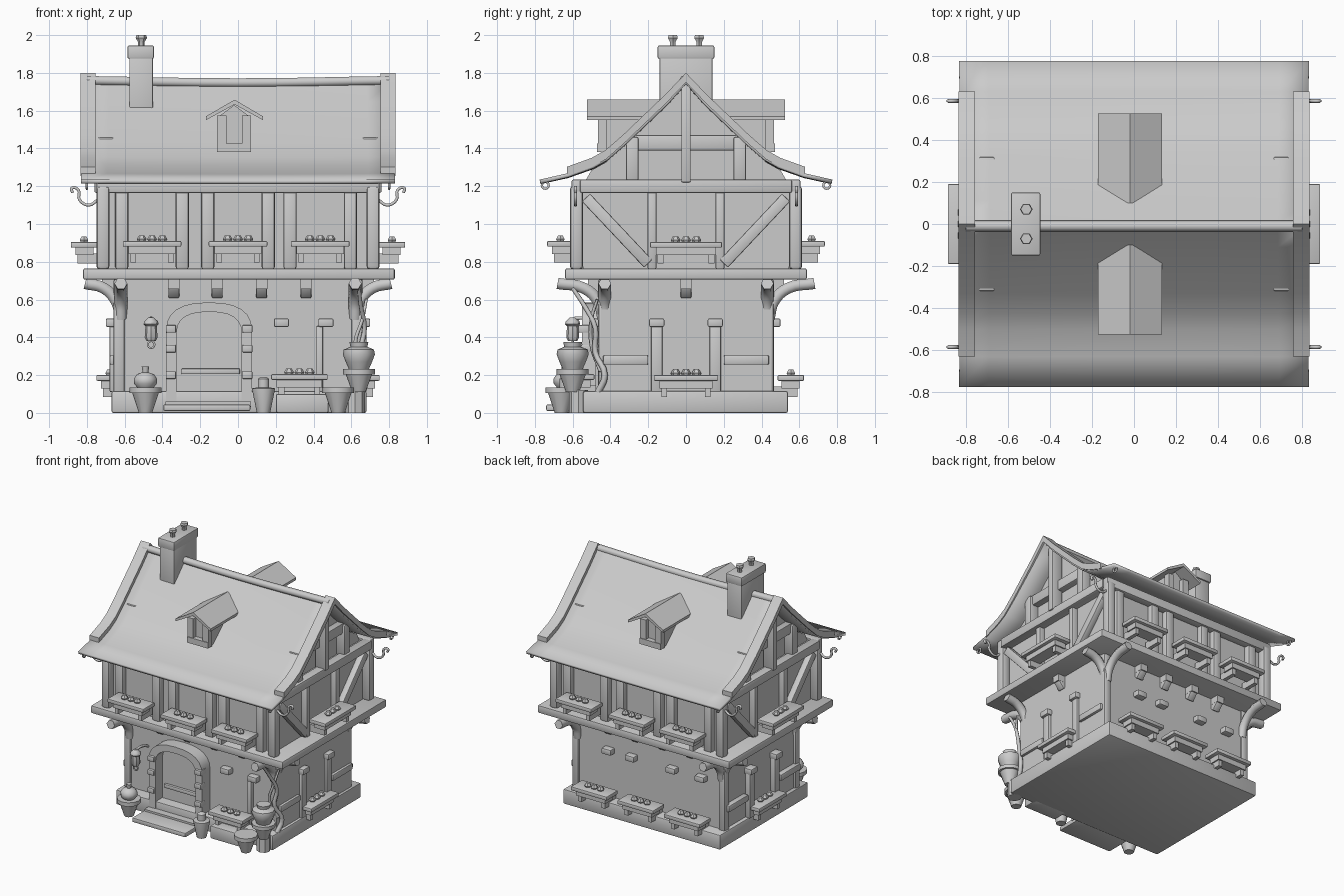
import bpy, bmesh, math
from mathutils import Matrix, Vector

if "Cube" in bpy.data.objects:
    bpy.data.objects.remove(bpy.data.objects["Cube"])

GREY = (0.6, 0.6, 0.6, 1)
mat = bpy.data.materials.new("plain grey")
mat.use_nodes = True
mat.diffuse_color = GREY
mat.node_tree.nodes["Principled BSDF"].inputs["Base Color"].default_value = GREY
I = Matrix.Identity(4)


def link(name, data):
    ob = bpy.data.objects.new(name, data)
    data.materials.append(mat)
    bpy.context.collection.objects.link(ob)
    return ob


def finish(name, bm, M=I):
    bmesh.ops.recalc_face_normals(bm, faces=bm.faces)
    me = bpy.data.meshes.new(name)
    bm.transform(M)
    bm.to_mesh(me)
    bm.free()
    me.shade_smooth()
    me.set_sharp_from_angle(angle=math.radians(40))
    return link(name, me)


def cube(name, M, bevel=0.0):
    bm = bmesh.new()
    bmesh.ops.create_cube(bm, size=1, matrix=M)
    if bevel:
        bmesh.ops.bevel(bm, geom=bm.edges[:], offset=bevel, segments=2, profile=0.5, affect='EDGES')
    return finish(name, bm)


def box(name, x, y, z, M=I, bevel=0.0):
    """Box from three (low, high) ranges."""
    mid = [(a + b) / 2 for a, b in (x, y, z)]
    size = [abs(b - a) for a, b in (x, y, z)]
    return cube(name, M @ Matrix.Translation(mid) @ Matrix.Diagonal((*size, 1)), bevel)


def beam(name, a, b, width, depth, normal, bevel=0.008):
    """Squared timber from a to b, with its depth along normal."""
    a, b, n = Vector(a), Vector(b), Vector(normal)
    d = (b - a).normalized()
    s = n.cross(d).normalized()
    n = d.cross(s)
    R = Matrix((s, n, d)).transposed().to_4x4()
    M = Matrix.Translation((a + b) / 2) @ R @ Matrix.Diagonal((width, depth, (b - a).length, 1))
    return cube(name, M, bevel)


def prism(name, pts, axis, lo, hi):
    """Outline in (y, z) or (x, z), extruded along the other axis."""
    put = (lambda p: (lo, p[0], p[1])) if axis == 'x' else (lambda p: (p[0], lo, p[1]))
    bm = bmesh.new()
    face = bm.faces.new([bm.verts.new(put(p)) for p in pts])
    out = bmesh.ops.extrude_face_region(bm, geom=[face])
    move = Vector((hi - lo, 0, 0) if axis == 'x' else (0, hi - lo, 0))
    bmesh.ops.translate(bm, vec=move, verts=[v for v in out['geom'] if isinstance(v, bmesh.types.BMVert)])
    return finish(name, bm)


def lathe(name, profile, loc, sides=12, M=I):
    bm = bmesh.new()
    rings = [[bm.verts.new((r * math.cos(k * math.tau / sides), r * math.sin(k * math.tau / sides), z))
              for k in range(sides)] for r, z in profile]
    for p, q in zip(rings, rings[1:]):
        for k in range(sides):
            j = (k + 1) % sides
            bm.faces.new((p[k], p[j], q[j], q[k]))
    bm.faces.new(rings[0])
    bm.faces.new(rings[-1])
    return finish(name, bm, M @ Matrix.Translation(loc))


def tube(name, pts, radius, taper=1.0, closed=False):
    cu = bpy.data.curves.new(name, 'CURVE')
    cu.dimensions = '3D'
    cu.bevel_depth, cu.bevel_resolution, cu.resolution_u, cu.use_fill_caps = radius, 1, 4, True
    sp = cu.splines.new('BEZIER')
    sp.bezier_points.add(len(pts) - 1)
    for i, (bp, p) in enumerate(zip(sp.bezier_points, pts)):
        bp.co = p
        bp.handle_left_type = bp.handle_right_type = 'AUTO'
        bp.radius = 1 + (taper - 1) * i / (len(pts) - 1)
    sp.use_cyclic_u = closed
    return link(name, cu)


# Plinth, walls and floor slab
box("plinth", (-.67, .68), (-.545, .54), (0, .115), bevel=.01)
box("ground_walls", (-.64, .66), (-.45, .45), (.1, .71))
box("floor_slab", (-.82, .83), (-.64, .64), (.705, .765), bevel=.01)
box("upper_walls", (-.69, .69), (-.545, .545), (.76, 1.22))

# Roof: a curved sheet with a slight sag along the ridge
ROOF = [(0, 1.765), (.11, 1.65), (.22, 1.545), (.33, 1.44), (.425, 1.357), (.5, 1.315), (.63, 1.268), (.775, 1.235)]
both = [(-y, z) for y, z in ROOF[:0:-1]] + ROOF
bm = bmesh.new()
cols = 12
grid = []
for i in range(cols + 1):
    t = i / cols * 2 - 1
    grid.append([bm.verts.new((t * (.82 + .015 * abs(y)), y, z - .01 * (1 - t * t) * (1 - abs(y)))) for y, z in both])
for p, q in zip(grid, grid[1:]):
    for k in range(len(both) - 1):
        bm.faces.new((p[k], q[k], q[k + 1], p[k + 1]))
roof = finish("roof", bm)
sheet = roof.modifiers.new("thickness", 'SOLIDIFY')
sheet.thickness, sheet.offset = .022, -1
tube("ridge_pole", [(-.8, -.01, 1.76), (0, -.01, 1.748), (.8, -.01, 1.76)], .027)

# Gable walls, under the roof
under = [(y, z - .03) for y, z in both if abs(y) < .6]
prism("gable_wall", [(-.55, 1.2)] + under + [(.55, 1.2)], 'x', -.67, .67)

for s in (-1, 1):
    side = "left" if s > 0 else "right"
    # Verge boards follow the roof edge
    edge = [(y, z) for y, z in both if abs(y) < .64]
    prism("verge_board_" + side, [(y, z + .035) for y, z in edge] + [(y, z - .015) for y, z in edge[::-1]],
          'x', s * .755, s * .835)
    for f in (-1, 1):
        beam("gable_post_" + side, (s * .7, f * .285, 1.22), (s * .7, f * .285, 1.46), .065, .08, (1, 0, 0))
        beam("wall_brace_" + side, (s * .715, f * .53, 1.14), (s * .715, f * .2, .79), .06, .05, (1, 0, 0))
        beam("side_window_post_" + side, (s * .705, f * .18, .76), (s * .705, f * .18, 1.18), .045, .06, (1, 0, 0))
        beam("side_rail_" + side, (s * .655, f * .2, .28), (s * .655, f * .44, .28), .05, .05, (1, 0, 0))
    beam("king_post_" + side, (s * .725, 0, 1.22), (s * .725, 0, 1.74), .05, .09, (1, 0, 0))
    beam("collar_beam_" + side, (s * .69, -.285, 1.43), (s * .69, .285, 1.43), .08, .06, (1, 0, 0))
    beam("tie_beam_" + side, (s * .725, -.56, 1.2), (s * .725, .56, 1.2), .07, .07, (1, 0, 0))
    beam("wall_plate", (-.75, s * .575, 1.2), (.75, s * .575, 1.2), .07, .06, (0, 1, 0))

    # Corner posts, curved brackets and eave hooks
    for f in (-1, 1):
        beam("upper_corner_post", (s * .715, f * .58, .76), (s * .715, f * .58, 1.2), .07, .07, (1, 0, 0), .018)
        beam("lower_corner_post", (s * .63, f * .435, .1), (s * .63, f * .435, .71), .06, .06, (1, 0, 0), .015)
        tube("bracket_side", [(s * .62, f * .43, .5), (s * .645, f * .43, .59), (s * .71, f * .43, .66),
                              (s * .81, f * .43, .685)], .034)
        tube("bracket_front", [(s * .62, f * .44, .5), (s * .62, f * .465, .59), (s * .62, f * .54, .66),
                               (s * .62, f * .68, .685)], .034)
        tube("eave_hook", [(s * .74, f * .585, 1.13), (s * .79, f * .585, 1.1), (s * .84, f * .585, 1.13),
                           (s * .845, f * .585, 1.18), (s * .88, f * .585, 1.19), (s * .875, f * .585, 1.165)], .009)
        tube("eave_ring", [(s * .8, f * .745 + .018 * math.cos(a), 1.205 + .018 * math.sin(a))
                           for a in (0, math.pi / 2, math.pi, math.pi * 1.5)], .007, closed=True)

    # Dormers, front and back
    name = "back" if s > 0 else "front"
    prism("dormer_body_" + name, [(-.1, 1.38), (.06, 1.38), (.06, 1.57), (-.02, 1.63), (-.1, 1.57)], 'y', s * .15, s * .43)
    prism("dormer_roof_" + name, [(-.17, 1.55), (-.018, 1.633), (.132, 1.55), (.132, 1.57),
                                  (-.018, 1.658), (-.17, 1.57)], 'y', s * .1, s * .525)
    for x in (-.085, .045):
        box("dormer_jamb", (x - .025, x + .025), (s * .42, s * .465), (1.38, 1.575))
    box("dormer_sill", (-.11, .07), (s * .42, s * .47), (1.38, 1.425))

# Chimney
box("chimney_shaft", (-.575, -.45), (-.14, .14), (1.5, 1.9), bevel=.006)
box("chimney_cap", (-.585, -.445), (-.15, .15), (1.875, 1.945), bevel=.008)
for y in (-.07, .07):
    lathe("chimney_pot", [(.018, 1.94), (.018, 1.965), (.03, 1.985), (.026, 2)], (-.512, y, 0), 6)


# Flower boxes, windows and joists; each facade is laid out facing -y, then turned
def flower_box(M, x, z, d, w=.31):
    box("flower_tray", (x - w / 2, x + w / 2), (-d - .14, -d), (z, z + .03), M, .006)
    box("flower_trough", (x - w / 2 + .03, x + w / 2 - .03), (-d - .115, -d - .02), (z - .04, z), M)
    for k in (-1, 1):
        c = x + k * (w / 2 - .055)
        box("flower_box_foot", (c - .015, c + .015), (-d - .105, -d + .03), (z - .085, z - .03), M)
    for k in (-1, 0, 1):
        lathe("flower", [(.018, 0), (.026, .015), (.014, .035)], (x + k * .055, -d - .07, z + .025), 6, M)


def cap_block(M, x, d):
    box("window_cap", (x - .04, x + .04), (-d - .05, -d + .02), (.455, .5), M, .008)


def joist(M, x, d):
    box("joist_end", (x - .03, x + .03), (-d - .07, -d + .02), (.655, .71), M)
    beam("joist_foot", M @ Vector((x, -d - .05, .68)), M @ Vector((x, -d, .62)), .058, .05,
         M.to_3x3() @ Vector((0, -1, 0)))


for turn in range(4):
    M = Matrix.Rotation(turn * math.pi / 2, 4, 'Z')
    if turn % 2:
        flower_box(M, 0, .875, .745, .38)
        flower_box(M, 0, .17, .61, .34)
        for x in (-.155, .155):
            box("window_post", (x - .03, x + .03), (-.68, -.63), (.11, .47), M, .008)
            cap_block(M, x, .65)
        joist(M, 0, .65)
    else:
        for x in (-.455, 0, .435):
            flower_box(M, x, .88, .595)
            for k in (-1, 1):
                c = x + k * .16
                box("upper_stud", (c - .035, c + .035), (-.59, -.53), (.76, 1.18), M, .014)
        for x in (-.34, -.11, .125, .36):
            joist(M, x, .45)
        if turn == 2:
            for x in (-.4, 0, .4):
                flower_box(M, x, .17, .485)
            for x in (-.34, -.14, .21, .46):
                cap_block(M, x, .45)
flower_box(I, .325, .175, .485, .3)
for x in (.23, .465):
    cap_block(I, x, .45)
box("front_window_post", (.415, .45), (-.48, -.44), (.11, .46), bevel=.006)
box("front_window_step", (.2, .48), (-.63, -.5), (0, .1), bevel=.01)


# Arched doorway
def arch(half, spring, top):
    turns = [math.pi * k / 12 for k in range(13)]
    return ([(-.153 + half, .04)] + [(-.153 + half * math.copysign(abs(math.cos(a)) ** .8, math.cos(a)),
            spring + (top - spring) * abs(math.sin(a)) ** .8) for a in turns] + [(-.153 - half, .04)])


outer, inner = arch(.228, .43, .585), arch(.172, .42, .535)
prism("door_frame", outer + inner[::-1], 'y', -.45, -.55)
prism("door_panel", inner, 'y', -.44, -.465)
box("door_rail", (-.3, .01), (-.485, -.46), (.205, .235), bevel=.006)
box("door_threshold", (-.385, .07), (-.6, -.45), (.03, .06))
box("door_step", (-.395, .065), (-.74, -.5), (.01, .045), bevel=.008)
for x in (-.355, .05):
    for z in (.2, .34, .445):
        box("frame_stone", (x - .027, x + .027), (-.57, -.5), (z - .02, z + .02), bevel=.006)

# Pots and jars
POT = [(.035, 0), (.07, .105), (.085, .105), (.085, .135), (.06, .135)]
JAR = [(.05, 0), (.07, .045), (.085, .085), (.08, .11), (.045, .125), (.05, .15)]
for x, y in ((-.49, -.64), (.53, -.66)):
    lathe("floor_pot", POT, (x, y, 0))
lathe("small_pot", [(.035, 0), (.06, .12), (.06, .13), (.03, .135), (.03, .18), (.015, .19)], (.135, -.64, 0))
lathe("raised_pot", [(r, z * .9) for r, z in POT], (.64, -.6, .11))
lathe("raised_pot_base", [(.05, 0), (.05, .12)], (.62, -.57, 0), 8)
lathe("tall_jar", JAR, (.64, -.6, .225))
lathe("round_plant", [(.04, 0), (.06, .025), (.062, .05), (.045, .075), (.015, .085), (.02, .115)], (-.49, -.64, .13))

# Wall lantern and climbing vine
lathe("lantern", [(.024, .38), (.034, .4), (.03, .46), (.04, .47), (.036, .485), (.014, .505)], (-.46, -.6, 0), 8)
tube("lantern_arm", [(-.46, -.44, .47), (-.46, -.52, .5), (-.46, -.6, .5)], .01)
tube("lantern_ring", [(-.46 + .018 * math.cos(k * math.pi / 2), -.6, .362 + .018 * math.sin(k * math.pi / 2))
                      for k in range(4)], .006, closed=True)
tube("vine_stem", [(.66, -.47, .1), (.68, -.43, .2), (.65, -.48, .32), (.67, -.48, .45), (.65, -.54, .57),
                   (.64, -.6, .66)], .018, .6)
tube("vine_branch", [(.66, -.45, .22), (.62, -.5, .36), (.66, -.5, .5), (.68, -.47, .6)], .013, .6)
